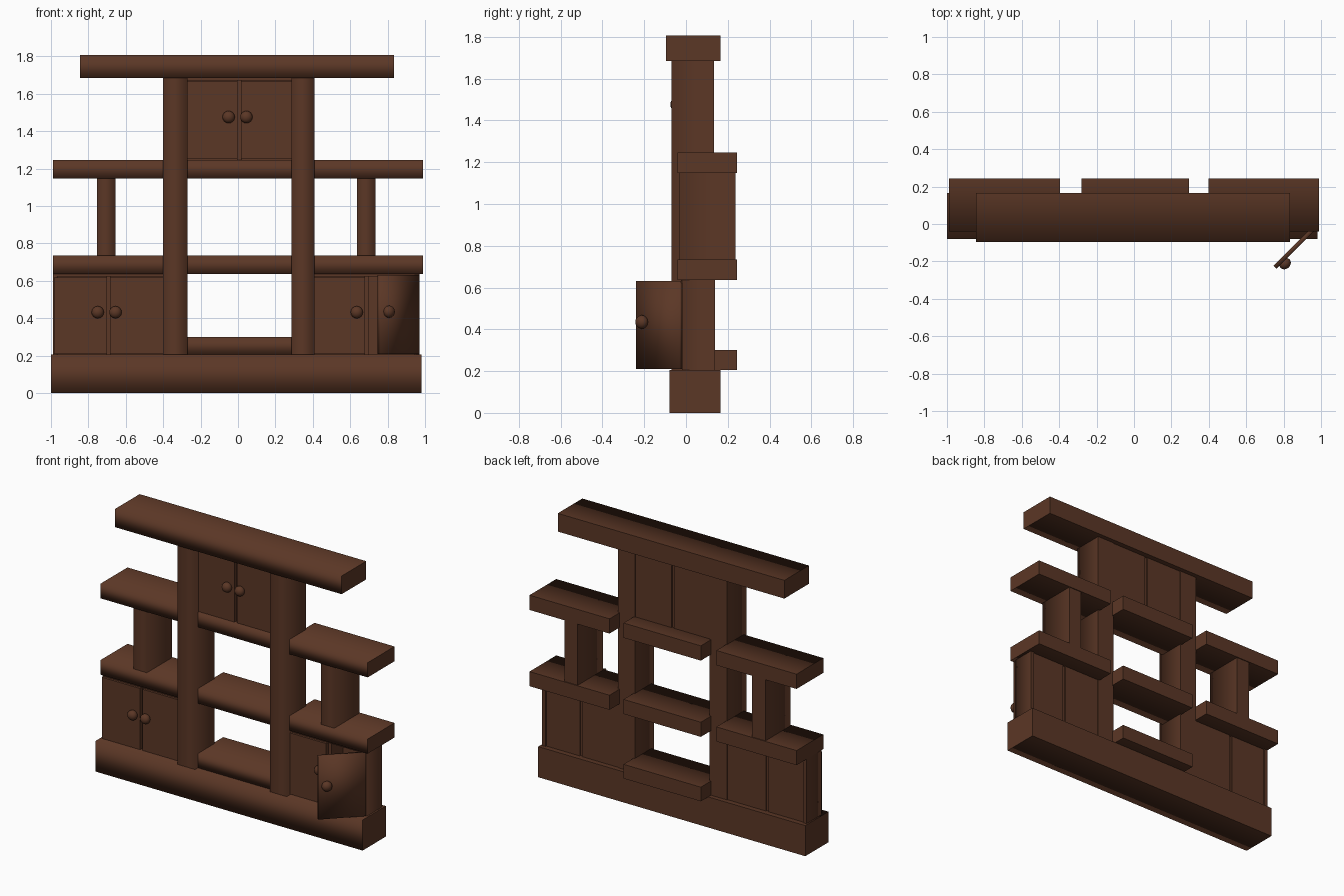
import bpy, bmesh, math
from mathutils import Matrix, Vector

cube = bpy.data.objects.get("Cube")
if cube:
    bpy.data.objects.remove(cube, do_unlink=True)

wood = bpy.data.materials.new("dark_brown_wood")
wood.use_nodes = True
colour = (0.105, 0.038, 0.019, 1)
wood.diffuse_color = colour
wood.node_tree.nodes["Principled BSDF"].inputs["Base Color"].default_value = colour


def finish(bm, name):
    mesh = bpy.data.meshes.new(name)
    bm.to_mesh(mesh)
    bm.free()
    mesh.materials.append(wood)
    obj = bpy.data.objects.new(name, mesh)
    bpy.context.collection.objects.link(obj)
    return obj


def board(name, x, y, z, soft=None):
    """Box from ranges; its front edges along axis `soft` shade smoothly."""
    bm = bmesh.new()
    bmesh.ops.create_cube(bm, size=1)
    low = Vector((x[0], y[0], z[0]))
    size = Vector((x[1], y[1], z[1])) - low
    for f in bm.faces:
        f.smooth = True
    for e in bm.edges:
        a, b = (v.co for v in e.verts)
        along = max(range(3), key=lambda i: abs((b - a)[i]))
        front = a.y < 0 and b.y < 0
        e.smooth = soft == "all" or (front and along == soft)
    for v in bm.verts:
        v.co = low + Vector((c + 0.5) * s for c, s in zip(v.co, size))
    return finish(bm, name)


def knob(name, x, y, z, angle=0):
    bm = bmesh.new()
    bmesh.ops.create_uvsphere(bm, u_segments=16, v_segments=10, radius=0.033)
    turn = Matrix.Rotation(angle, 4, 'Z') @ Matrix.Rotation(math.pi / 2, 4, 'X')
    flat = Matrix.Diagonal((1, 1, 0.85, 1))
    bmesh.ops.transform(bm, matrix=Matrix.Translation((x, y, z)) @ turn @ flat, verts=bm.verts)
    for f in bm.faces:
        f.smooth = True
    return finish(bm, name)


X, Z = 0, 2

# Plinth, crown and the two tall posts
board("base_plinth", (-1, 0.98), (-0.08, 0.165), (0, 0.205), X)
board("top_board", (-0.845, 0.835), (-0.095, 0.165), (1.685, 1.807), X)
for side, xs in (("right", (-0.40, -0.27)), ("left", (0.285, 0.41))):
    board(side + "_post", xs, (-0.07, 0.135), (0.205, 1.685), Z)

# Shelves
spans = {"right": (-0.99, -0.395), "middle": (-0.28, 0.293), "left": (0.397, 0.99)}
for level, zs in (("lower", (0.637, 0.735)), ("upper", (1.148, 1.247))):
    for side, xs in spans.items():
        board(f"{level}_{side}_shelf", xs, (-0.04, 0.243), zs, X)
board("bottom_middle_shelf", spans["middle"], (-0.04, 0.243), (0.205, 0.30), X)

# Uprights between the side shelves
for side, xs in (("right", (-0.755, -0.655)), ("left", (0.637, 0.735))):
    board(side + "_upright", xs, (-0.03, 0.237), (0.735, 1.148), Z)

# Cabinets: back panels, centre strip, rail and doors
front, back = (-0.035, -0.012), (0.108, 0.13)


def cabinet(name, x0, x1, z0, z1, right_door=True):
    mid, gap = (x0 + x1) / 2, 0.009
    halves = {"right": (x0, mid - gap), "left": (mid + gap, x1)}
    for side, xs in halves.items():
        board(f"{name}_{side}_back_panel", xs, back, (z0, z1))
        if side == "right" or right_door:
            board(f"{name}_{side}_door", xs, front, (z0 + 0.004, z1 - 0.018))
    board(name + "_centre_strip", (mid - 0.014, mid + 0.014), (-0.012, 0.122), (z0, z1))
    board(name + "_top_rail", (x0, x1), (-0.025, 0.108), (z1 - 0.015, z1))


cabinet("upper_cabinet", -0.27, 0.285, 1.247, 1.685)
cabinet("right_cabinet", -0.985, -0.40, 0.205, 0.637)
cabinet("left_cabinet", 0.41, 0.965, 0.205, 0.637, right_door=False)
board("right_cabinet_side", (-0.99, -0.965), (-0.02, 0.138), (0.205, 0.637), Z)
board("left_cabinet_side", (0.945, 0.97), (-0.02, 0.138), (0.205, 0.637), Z)

# Door standing open at half a right angle
door = board("left_cabinet_open_door", (-0.148, 0.148), (-0.012, 0.012), (0.21, 0.632), "all")
door.location = (0.858, -0.127, 0)
door.rotation_euler.z = math.pi / 4

# Knobs
for name, x, z in (("upper_right", -0.05, 1.476), ("upper_left", 0.045, 1.476),
                   ("lower_right_outer", -0.75, 0.432), ("lower_right_inner", -0.655, 0.432),
                   ("lower_left_inner", 0.635, 0.432)):
    knob(name + "_knob", x, -0.047, z)
knob("open_door_knob", 0.808, -0.212, 0.435, math.pi / 4)
